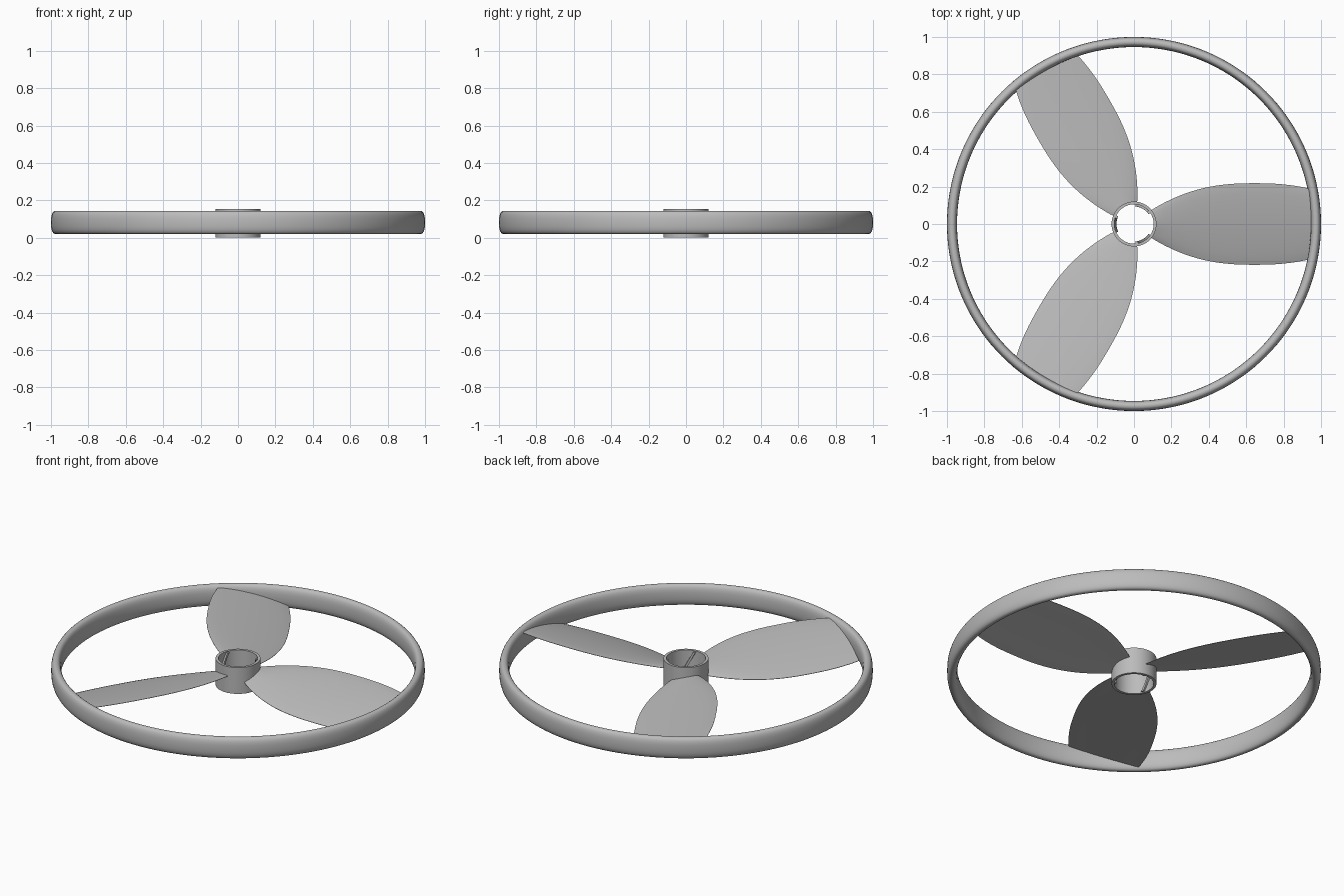
import bpy, bmesh
from math import sin, cos, pi, sqrt, radians, copysign

if "Cube" in bpy.data.objects:
    bpy.data.objects.remove(bpy.data.objects["Cube"], do_unlink=True)

MID_Z = 0.082
GREY = (0.5, 0.5, 0.5, 1)
plastic = bpy.data.materials.new("grey plastic")
plastic.use_nodes = True
plastic.diffuse_color = GREY
plastic.node_tree.nodes["Principled BSDF"].inputs["Base Color"].default_value = GREY


def finish(name, bm, angle=40):
    bmesh.ops.recalc_face_normals(bm, faces=bm.faces)
    mesh = bpy.data.meshes.new(name)
    bm.to_mesh(mesh)
    bm.free()
    mesh.materials.append(plastic)
    obj = bpy.data.objects.new(name, mesh)
    bpy.context.collection.objects.link(obj)
    bpy.ops.object.select_all(action="DESELECT")
    obj.select_set(True)
    bpy.context.view_layer.objects.active = obj
    bpy.ops.object.shade_smooth_by_angle(angle=radians(angle))
    return obj


def sweep(name, sections, closed):
    """Skin a list of closed cross-sections, as a loop or with end caps."""
    bm = bmesh.new()
    rows = [[bm.verts.new(p) for p in s] for s in sections]
    n = len(rows[0])
    for i in range(len(rows) if closed else len(rows) - 1):
        a, b = rows[i], rows[(i + 1) % len(rows)]
        for j in range(n):
            k = (j + 1) % n
            bm.faces.new((a[j], a[k], b[k], b[j]))
    if not closed:
        bm.faces.new(rows[0])
        bm.faces.new(rows[-1])
    return finish(name, bm)


def lathe(name, profile, steps):
    angles = [2 * pi * i / steps for i in range(steps)]
    return sweep(name, [[(r * cos(a), r * sin(a), z) for r, z in profile]
                        for a in angles], True)


# Outer ring: rounded, upright cross-section
def soft(v):
    return copysign(abs(v) ** 0.8, v)


ring_profile = [(0.973 + 0.027 * soft(cos(2 * pi * i / 24)),
                 MID_Z + 0.062 * soft(sin(2 * pi * i / 24))) for i in range(24)]
lathe("outer_ring", ring_profile, 144)

# Hub: open tube
lathe("hub", [(0.12, 0), (0.12, 0.155), (0.105, 0.155), (0.105, 0)], 64)


# Blades: pitched, slightly cambered, ends following hub and ring
def blade_section(t, turn):
    half = 0.218 - 0.61 * abs(0.11 + 0.855 * t - 0.67) ** 2.44
    upper, lower = [], []
    for i in range(17):
        v = -1 + i / 8
        y = v * half
        start, end = sqrt(0.112 ** 2 - min(abs(y), 0.11) ** 2), sqrt(0.965 ** 2 - y * y)
        start = max(start, 0.085)
        x = start + t * (end - start)
        z = MID_Z + 0.24 * y + 0.008 * (1 - v * v)
        thick = 0.001 + 0.005 * sqrt(1 - v * v)
        px, py = x * cos(turn) - y * sin(turn), x * sin(turn) + y * cos(turn)
        upper.append((px, py, z + thick))
        lower.append((px, py, z - thick))
    return upper + lower[::-1]


# Helical guide ridges inside the hub
def ridge_section(s, turn):
    a = turn - radians(44) * (s - 0.5)
    return [(r * cos(a + d), r * sin(a + d), 0.004 + 0.145 * s)
            for r, d in ((0.108, -0.07), (0.108, 0.07), (0.094, 0.07), (0.094, -0.07))]


for k, label in enumerate(("left", "back", "front")):
    turn = 2 * pi * k / 3
    sweep("blade_" + label, [blade_section(i / 32, turn) for i in range(33)], False)
    sweep("hub_ridge_" + label,
          [ridge_section(i / 12, turn + pi / 3) for i in range(13)], False)
